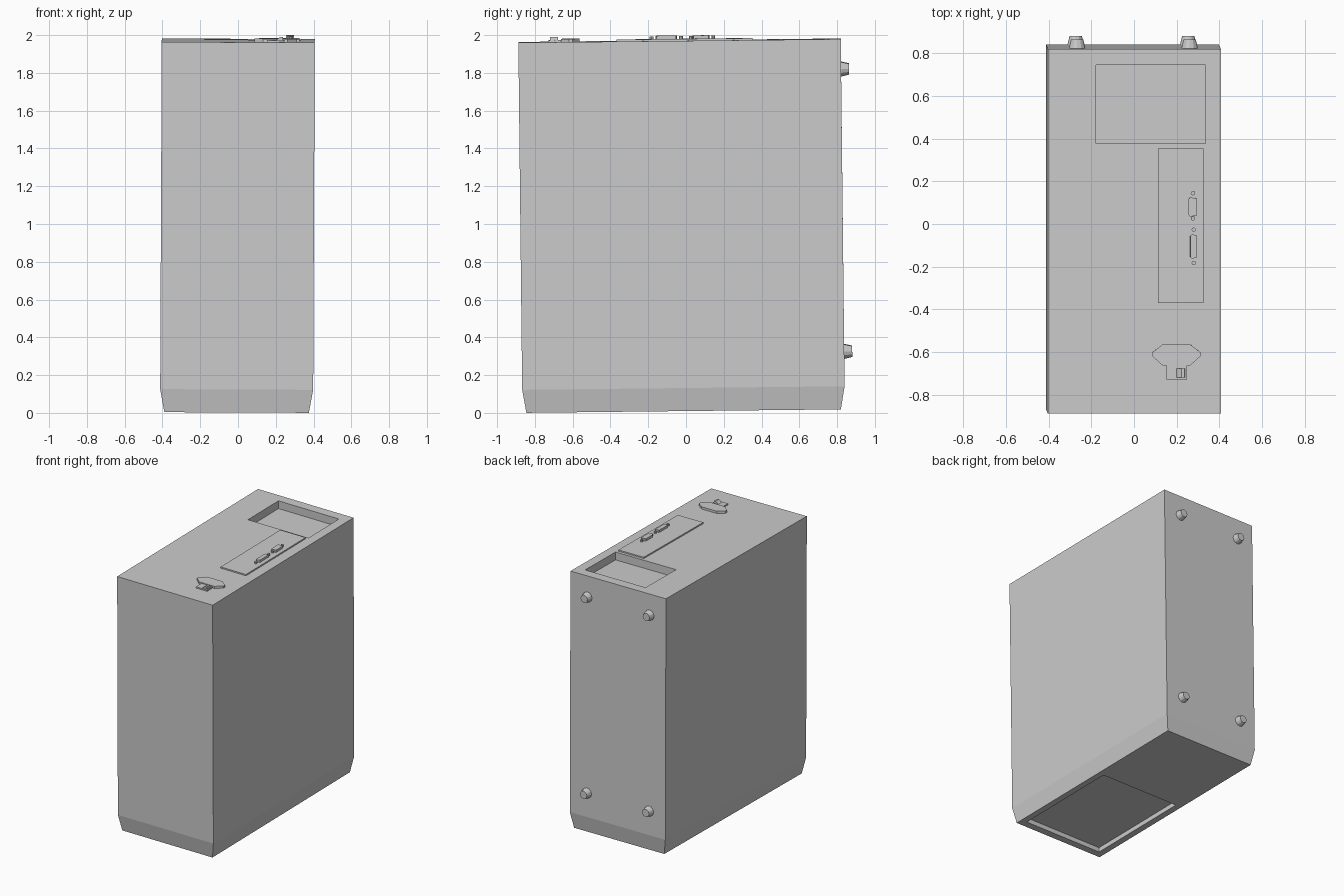
import bpy, bmesh, math
from mathutils import Matrix, Euler

if "Cube" in bpy.data.objects:
    bpy.data.objects.remove(bpy.data.objects["Cube"])

# The whole case leans very slightly, so parts are built upright and then tilted
TILT = Matrix.Translation((-0.0075, -0.0125, 0.0113)) @ Euler((0.011, 0.0045, 0)).to_matrix().to_4x4()
TOP = 1.96


def loft(name, rings):
    """Solid through stacked rings, each ring is (outline points, z)."""
    bm = bmesh.new()
    loops = [[bm.verts.new((x, y, z)) for x, y in pts] for pts, z in rings]
    n = len(loops[0])
    for a, b in zip(loops, loops[1:]):
        for i in range(n):
            j = (i + 1) % n
            bm.faces.new((a[i], a[j], b[j], b[i]))
    bm.faces.new(loops[0][::-1])
    bm.faces.new(loops[-1])
    bmesh.ops.recalc_face_normals(bm, faces=bm.faces)
    bm.transform(TILT)
    me = bpy.data.meshes.new(name)
    bm.to_mesh(me)
    bm.free()
    ob = bpy.data.objects.new(name, me)
    bpy.context.collection.objects.link(ob)
    return ob


def rect(x0, x1, y0, y1):
    return [(x0, y0), (x1, y0), (x1, y1), (x0, y1)]


def prism(name, pts, z0, z1):
    return loft(name, [(pts, z0), (pts, z1)])


def ngon(cx, cy, r, n):
    return [(cx + r * math.cos(2 * math.pi * i / n), cy + r * math.sin(2 * math.pi * i / n)) for i in range(n)]


# Case body with tapered lower edge
wide = rect(-0.405, 0.405, -0.8535, 0.8535)
body = loft("case_body", [(rect(-0.3825, 0.3825, -0.8325, 0.8325), 0), (wide, 0.122), (wide, TOP)])

# Recesses in the top and the bottom
cutters = [
    prism("top_recess_cutter", rect(-0.18, 0.333, 0.41, 0.779), TOP - 0.06, TOP + 0.1),
    prism("bottom_recess_cutter", rect(-0.333, 0.335, -0.778, 0.067), -0.1, 0.035),
]
for c in cutters:
    c.hide_render = True
    m = body.modifiers.new("recess", 'BOOLEAN')
    m.operation = 'DIFFERENCE'
    m.solver = 'EXACT'
    m.object = c
bpy.context.view_layer.update()
cut = bpy.data.meshes.new_from_object(body.evaluated_get(bpy.context.evaluated_depsgraph_get()))
body.modifiers.clear()
body.data = cut
for c in cutters:
    bpy.data.objects.remove(c)

# Raised connector panel
PANEL = TOP + 0.01
prism("connector_panel", rect(0.11, 0.325, -0.335, 0.387), TOP - 0.01, PANEL)

# D-shaped sockets, each with a pair of screws
for i, (x0, x1, y0, y1, screws) in enumerate([
        (0.254, 0.294, 0.069, 0.159, (0.06, 0.178)),
        (0.262, 0.294, -0.128, -0.014, (-0.148, 0.008))]):
    d = [(x0, y0 + 0.008), (x0 + 0.007, y0), (x1, y0 - 0.003 + 0.008),
         (x1, y1 - 0.005), (x0 + 0.007, y1), (x0, y1 - 0.008)]
    prism(f"socket_{i + 1}", d, PANEL - 0.005, TOP + 0.028)
    for j, y in enumerate(screws):
        prism(f"socket_{i + 1}_screw_{j + 1}", ngon((x0 + x1) / 2, y, 0.01, 8), PANEL - 0.005, TOP + 0.025)

# Power inlet plate
inlet = [(0.085, -0.585), (0.085, -0.567), (0.132, -0.53), (0.262, -0.53),
         (0.31, -0.567), (0.31, -0.585), (0.262, -0.628), (0.132, -0.628)]
prism("power_inlet", inlet, TOP - 0.01, TOP + 0.017)

# Power switch: base and sloping rocker
prism("switch_base", rect(0.152, 0.246, -0.694, -0.628), TOP - 0.01, TOP + 0.01)
loft("switch_rocker", [(rect(0.185, 0.24, -0.685, -0.643), TOP),
                       (rect(0.222, 0.236, -0.685, -0.643), TOP + 0.027)])

# Four tapered feet on the back
for sx, x in (("left", -0.267), ("right", 0.26)):
    for sz, z in (("low", 0.305), ("high", 1.80)):
        bm = bmesh.new()
        place = Matrix.Translation((x, 0.872, z)) @ Matrix.Rotation(-math.pi / 2, 4, 'X')
        bmesh.ops.create_cone(bm, cap_ends=True, segments=12, radius1=0.04, radius2=0.029,
                              depth=0.048, matrix=TILT @ place)
        me = bpy.data.meshes.new(f"foot_{sx}_{sz}")
        bm.to_mesh(me)
        bm.free()
        bpy.context.collection.objects.link(bpy.data.objects.new(f"foot_{sx}_{sz}", me))
